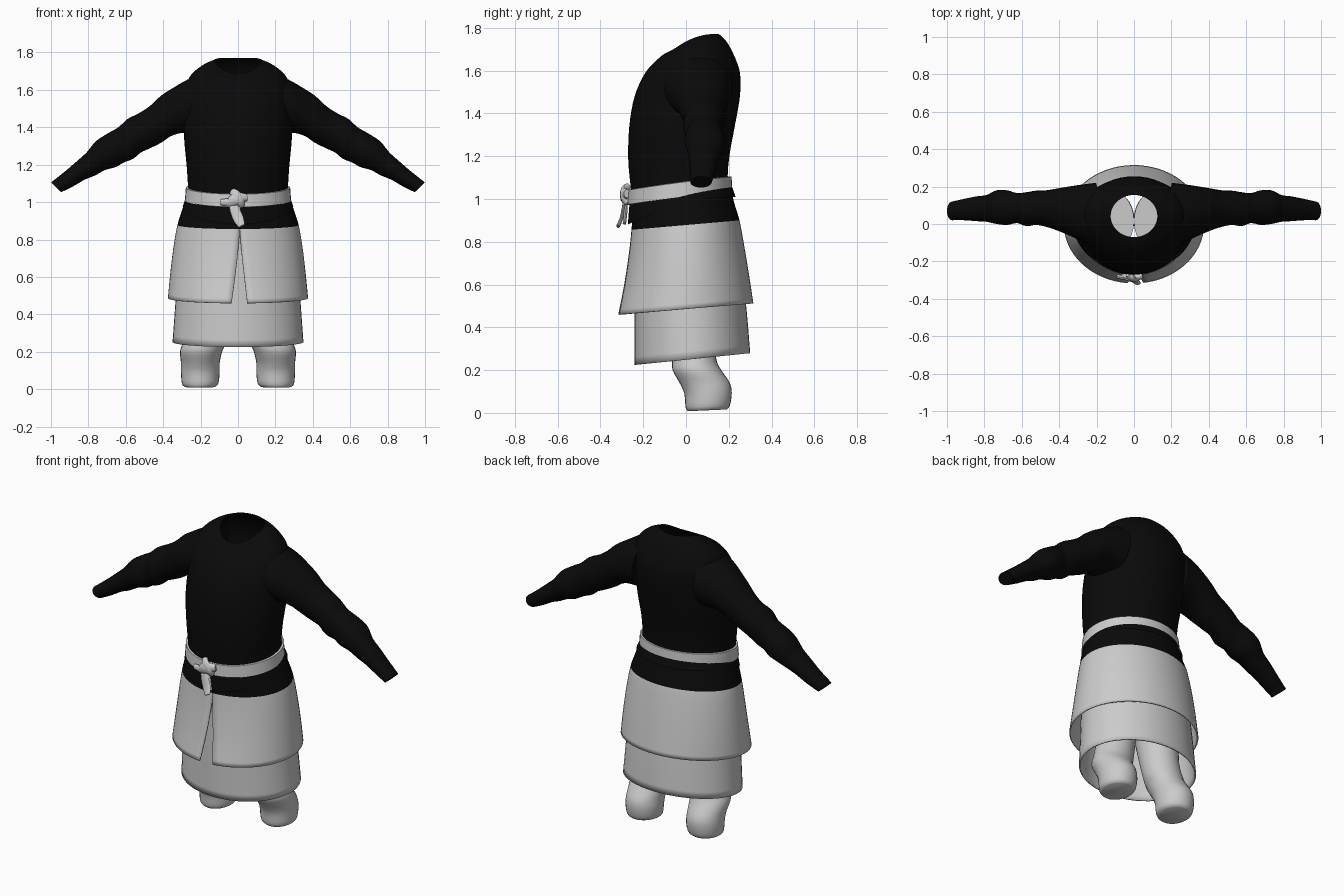
import bpy, bmesh, math
from mathutils import Vector

if "Cube" in bpy.data.objects:
    bpy.data.objects.remove(bpy.data.objects["Cube"])


def material(name, v):
    m = bpy.data.materials.new(name)
    m.diffuse_color = (v, v, v, 1)
    m.use_nodes = True
    m.node_tree.nodes["Principled BSDF"].inputs["Base Color"].default_value = m.diffuse_color
    return m


BLACK = material("black cloth", 0.003)
PALE = material("pale cloth", 0.6)


def spline(rows, steps):
    """Catmull-Rom interpolation between rows of numbers."""
    out = []
    for i in range(len(rows) - 1):
        p = [rows[max(0, min(len(rows) - 1, i + k))] for k in (-1, 0, 1, 2)]
        for s in range(steps):
            t = s / steps
            out.append([0.5 * (2 * b + (c - a) * t + (2 * a - 5 * b + 4 * c - d) * t * t
                               + (3 * b - a - 3 * c + d) * t ** 3) for a, b, c, d in zip(*p)])
    return out + [list(rows[-1])]


def loft(name, rings, mats, closed=True, caps=False, thick=0, rule=None, mirror=False):
    bm = bmesh.new()
    vs = [[bm.verts.new(p) for p in r] for r in rings]
    n = len(vs[0])
    for a, b in zip(vs, vs[1:]):
        for i in range(n if closed else n - 1):
            j = (i + 1) % n
            bm.faces.new((a[i], a[j], b[j], b[i]))
    if caps:
        bm.faces.new(vs[0][::-1])
        bm.faces.new(vs[-1])
    bmesh.ops.recalc_face_normals(bm, faces=bm.faces)
    if rule:
        for f in bm.faces:
            f.material_index = rule(f.calc_center_median())
    me = bpy.data.meshes.new(name)
    bm.to_mesh(me)
    bm.free()
    for m in mats:
        me.materials.append(m)
    ob = bpy.data.objects.new(name, me)
    bpy.context.collection.objects.link(ob)
    bpy.ops.object.select_all(action='DESELECT')
    ob.select_set(True)
    bpy.context.view_layer.objects.active = ob
    bpy.ops.object.shade_smooth_by_angle(angle=math.radians(40))
    if thick:
        s = ob.modifiers.new("thickness", 'SOLIDIFY')
        s.thickness = thick
    if mirror:
        ob.modifiers.new("mirror", 'MIRROR')
    return ob


def body_ring(row, n=48, a0=0.0, a1=None):
    """Oval ring: height, half width, front y, back y, tilt, side lift."""
    z, hw, yf, yb, tilt, lift = row[:6]
    count = n if a1 is None else n + 1
    span = 2 * math.pi if a1 is None else 2 * math.pi + a1 - a0
    pts = []
    for i in range(count):
        a = a0 + span * i / n
        pts.append((hw * math.sin(a), (yf + yb) / 2 - (yb - yf) / 2 * math.cos(a),
                    z - tilt * math.cos(a) + lift * math.sin(a) ** 2))
    return pts


# Torso with open neck
torso = [(1.00, .275, -.25, .205, .03, 0), (1.08, .268, -.258, .195, .03, 0),
         (1.20, .275, -.27, .205, .015, 0), (1.34, .288, -.265, .228, 0, 0),
         (1.48, .288, -.24, .252, 0, 0), (1.59, .285, -.19, .252, 0, 0),
         (1.665, .255, -.125, .225, .005, .01), (1.71, .19, -.088, .19, .025, .02),
         (1.73, .125, -.07, .155, .04, .025)]
loft("torso", [body_ring(r) for r in spline(torso, 4)], [BLACK])

# Sleeves: top x, top z, bottom x, bottom z, front y, back y
sleeve = [(.19, 1.685, .22, 1.37, -.12, .22), (.27, 1.655, .30, 1.37, -.09, .21),
          (.34, 1.615, .36, 1.352, -.06, .20), (.41, 1.57, .41, 1.318, -.035, .19),
          (.47, 1.515, .47, 1.288, -.015, .18), (.53, 1.475, .52, 1.265, -.005, .178),
          (.59, 1.445, .56, 1.232, -.012, .17), (.64, 1.40, .61, 1.212, .005, .165),
          (.70, 1.365, .655, 1.187, -.005, .18), (.76, 1.325, .71, 1.172, 0, .18),
          (.81, 1.265, .765, 1.142, .012, .155), (.86, 1.22, .82, 1.12, .015, .148),
          (.93, 1.16, .88, 1.085, .02, .135), (1.0, 1.105, .945, 1.053, .02, .12)]


def sleeve_ring(r, n=24):
    c = Vector(((r[0] + r[2]) / 2, (r[4] + r[5]) / 2, (r[1] + r[3]) / 2))
    u = Vector(((r[0] - r[2]) / 2, 0, (r[1] - r[3]) / 2))
    v = Vector((0, (r[5] - r[4]) / 2, 0))
    return [c + u * math.cos(2 * math.pi * i / n) + v * math.sin(2 * math.pi * i / n) for i in range(n)]


loft("sleeves", [sleeve_ring(r) for r in spline(sleeve, 3)], [BLACK], caps=True, mirror=True)

# Overskirt: black hip band above, pale below, slit at the front (last two: slit angles)
overskirt = [(1.04, .272, -.25, .205, .03, 0, .03, .03), (.96, .298, -.25, .225, .024, 0, .03, .03),
             (.878, .324, -.255, .25, .022, 0, .03, .03), (.76, .345, -.268, .272, .023, 0, .055, 0),
             (.62, .362, -.29, .295, .024, 0, .095, -.045), (.486, .375, -.318, .315, .026, 0, .134, -.094)]
loft("overskirt", [body_ring(r, 64, r[6], r[7]) for r in spline(overskirt, 4)], [BLACK, PALE],
     closed=False, thick=.008, rule=lambda c: 0 if c.z > .878 + .087 * c.y else 1)

# Underskirt
underskirt = [(.84, .305, -.235, .235, .02, 0), (.65, .322, -.238, .26, .022, 0),
              (.46, .335, -.24, .283, .025, 0), (.252, .35, -.24, .30, .027, 0)]
loft("underskirt", [body_ring(r) for r in spline(underskirt, 4)], [PALE], thick=.008)

# Jacket hem below the belt, dipping at the front
hem = [(1.05, .272, -.26, .206, .03, 0), (1.01, .284, -.265, .216, .045, .0),
       (.945, .296, -.272, .232, .065, .03)]
loft("jacket_hem", [body_ring(r) for r in spline(hem, 3)], [BLACK])

# Belt
belt = [(1.075, .268, -.262, .205, .031, .004), (1.073, .279, -.270, .213, .031, .004),
        (1.005, .284, -.274, .217, .031, .004), (1.003, .272, -.262, .205, .031, .004)]
loft("belt", [body_ring(r) for r in belt], [PALE])


def strip(name, rows, depth=.011):
    """Flat cloth strip: centre x, y, z and half width across, bent along its path."""
    rows = spline(rows, 4)
    rings = []
    for i, r in enumerate(rows):
        d = Vector(rows[min(i + 1, len(rows) - 1)][:3]) - Vector(rows[max(i - 1, 0)][:3])
        side = d.cross(Vector((0, 1, 0))).normalized()
        out = d.cross(side).normalized()
        rings.append([Vector(r[:3]) + side * r[3] * math.cos(k * math.pi / 6)
                      + out * depth * math.sin(k * math.pi / 6) for k in range(12)])
    return loft(name, rings, [PALE], caps=True)


# Belt knot with loops and tails
strip("knot_wrap", [(-.055, -.272, .985, .018), (-.03, -.288, 1.005, .03),
                    (.0, -.29, 1.02, .032), (.045, -.274, 1.025, .02)], .018)
strip("knot_loop", [(-.03, -.27, 1.055, .02), (-.012, -.29, 1.04, .026),
                    (.01, -.29, 1.005, .026), (.02, -.272, .98, .016)], .016)
strip("knot_end", [(-.01, -.286, 1.01, .016), (-.05, -.288, 1.0, .02), (-.092, -.28, 1.0, .016)])
strip("long_tail", [(-.025, -.284, 1.0, .02), (-.018, -.292, .96, .026),
                    (.003, -.302, .91, .028), (.02, -.318, .872, .018)], .008)
strip("short_tail", [(-.01, -.28, .99, .018), (-.004, -.282, .94, .022), (.012, -.288, .885, .018)], .008)

# Legs and stumpy feet: z, inner x, outer x, front y, back y, tilt
leg = [(.012, .125, .285, .01, .19, .004), (.03, .105, .30, -.002, .205, .004),
       (.09, .098, .305, -.008, .214, 0), (.14, .098, .305, -.03, .205, 0),
       (.20, .085, .31, -.063, .165, 0), (.25, .065, .295, -.066, .142, 0),
       (.36, .045, .265, -.08, .135, 0), (.52, .025, .265, -.11, .15, 0),
       (.70, .0, .27, -.13, .18, 0), (.88, .0, .24, -.15, .18, 0)]
rings = []
for z, xi, xo, yf, yb, tilt in spline(leg, 3):
    ring = body_ring((z, (xo - xi) / 2, yf, yb, tilt, 0), 28)
    rings.append([(x + (xi + xo) / 2, y, h) for x, y, h in ring])
loft("legs", rings, [PALE], caps=True, mirror=True)
